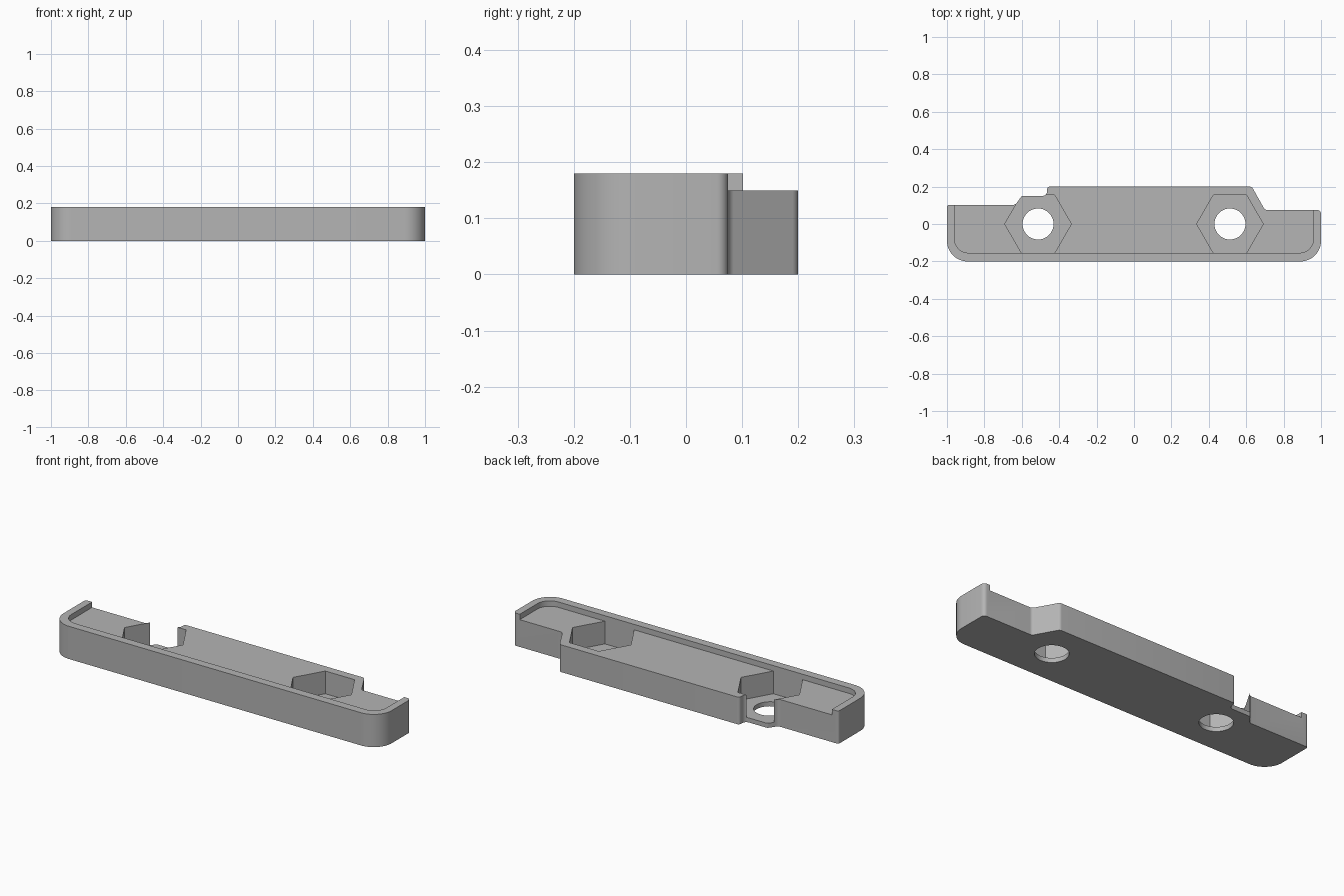
import bpy, bmesh, math
from mathutils import Vector

cube = bpy.data.objects.get("Cube")
if cube:
    bpy.data.objects.remove(cube, do_unlink=True)

TOP, DECK, FLOOR = 0.18, 0.15, 0.025
BOLT_X, HEX_R, HOLE_R = 0.513, 0.178, 0.083
APOTHEM = HEX_R * math.cos(math.pi / 6)

grey = bpy.data.materials.new("light_grey")
grey.use_nodes = True
colour = (0.46, 0.46, 0.46, 1)
grey.diffuse_color = colour
grey.node_tree.nodes["Principled BSDF"].inputs["Base Color"].default_value = colour


def rounded(corners):
    """Turn (x, y, radius) corners into an outline with arc fillets."""
    out = []
    for i, (x, y, r) in enumerate(corners):
        p = Vector((x, y))
        if r == 0:
            out.append(p)
            continue
        a = (Vector(corners[i - 1][:2]) - p).normalized()
        b = (Vector(corners[(i + 1) % len(corners)][:2]) - p).normalized()
        half = math.acos(a.dot(b)) / 2
        centre = p + (a + b).normalized() * r / math.sin(half)
        start = p + a * r / math.tan(half) - centre
        end = p + b * r / math.tan(half) - centre
        first = math.atan2(start.y, start.x)
        sweep = math.atan2(start.x * end.y - start.y * end.x, start.dot(end))
        steps = 16 if r > 0.05 else 6
        for k in range(steps + 1):
            t = first + sweep * k / steps
            out.append(centre + Vector((math.cos(t), math.sin(t))) * r)
    return out


def ring(x, y, r, n):
    return [Vector((x + r * math.cos(math.tau * k / n),
                    y + r * math.sin(math.tau * k / n))) for k in range(n)]


def prism(name, outline, z0, z1):
    """Closed prism over a counter-clockwise outline."""
    bm = bmesh.new()
    low, high = ([bm.verts.new((p.x, p.y, z)) for p in outline] for z in (z0, z1))
    bm.faces.new(low[::-1])
    bm.faces.new(high)
    for i in range(len(outline)):
        bm.faces.new((low[i - 1], low[i], high[i], high[i - 1]))
    mesh = bpy.data.meshes.new(name)
    bm.to_mesh(mesh)
    bm.free()
    mesh.materials.append(grey)
    obj = bpy.data.objects.new(name, mesh)
    bpy.context.collection.objects.link(obj)
    return obj


def cut(target, cutter):
    mod = target.modifiers.new("cut", "BOOLEAN")
    mod.object, mod.operation, mod.solver = cutter, "DIFFERENCE", "EXACT"
    bpy.context.view_layer.objects.active = target
    bpy.ops.object.modifier_apply(modifier=mod.name)
    bpy.data.objects.remove(cutter, do_unlink=True)


# Full-height body with the stepped back edge
body = prism("mounting_bracket", rounded([
    (-1, -0.2, 0.11), (1, -0.2, 0.11), (1, 0.075, 0.02), (0.7, 0.075, 0.02),
    (0.63, 0.2, 0.02), (-0.465, 0.2, 0.015), (-0.465, 0.15, 0.025),
    (-0.6, 0.15, 0.012), (-0.635, 0.102, 0.025), (-1, 0.102, 0.012)]), 0, TOP)

# Lowered deck, leaving the rim along the front and both ends
cut(body, prism("deck_cutter", rounded([
    (-0.96, -APOTHEM, 0.075), (0.96, -APOTHEM, 0.075),
    (0.96, 0.4, 0), (-0.96, 0.4, 0)]), DECK, 0.3))

# Hexagonal nut pockets and bolt holes
for x in (-BOLT_X, BOLT_X):
    cut(body, prism("pocket_cutter", ring(x, 0, HEX_R, 6), FLOOR, 0.3))
    cut(body, prism("hole_cutter", ring(x, 0, HOLE_R, 48), -0.1, 0.3))

bpy.ops.object.select_all(action="DESELECT")
body.select_set(True)
bpy.context.view_layer.objects.active = body
bpy.ops.object.shade_smooth_by_angle(angle=math.radians(30))
